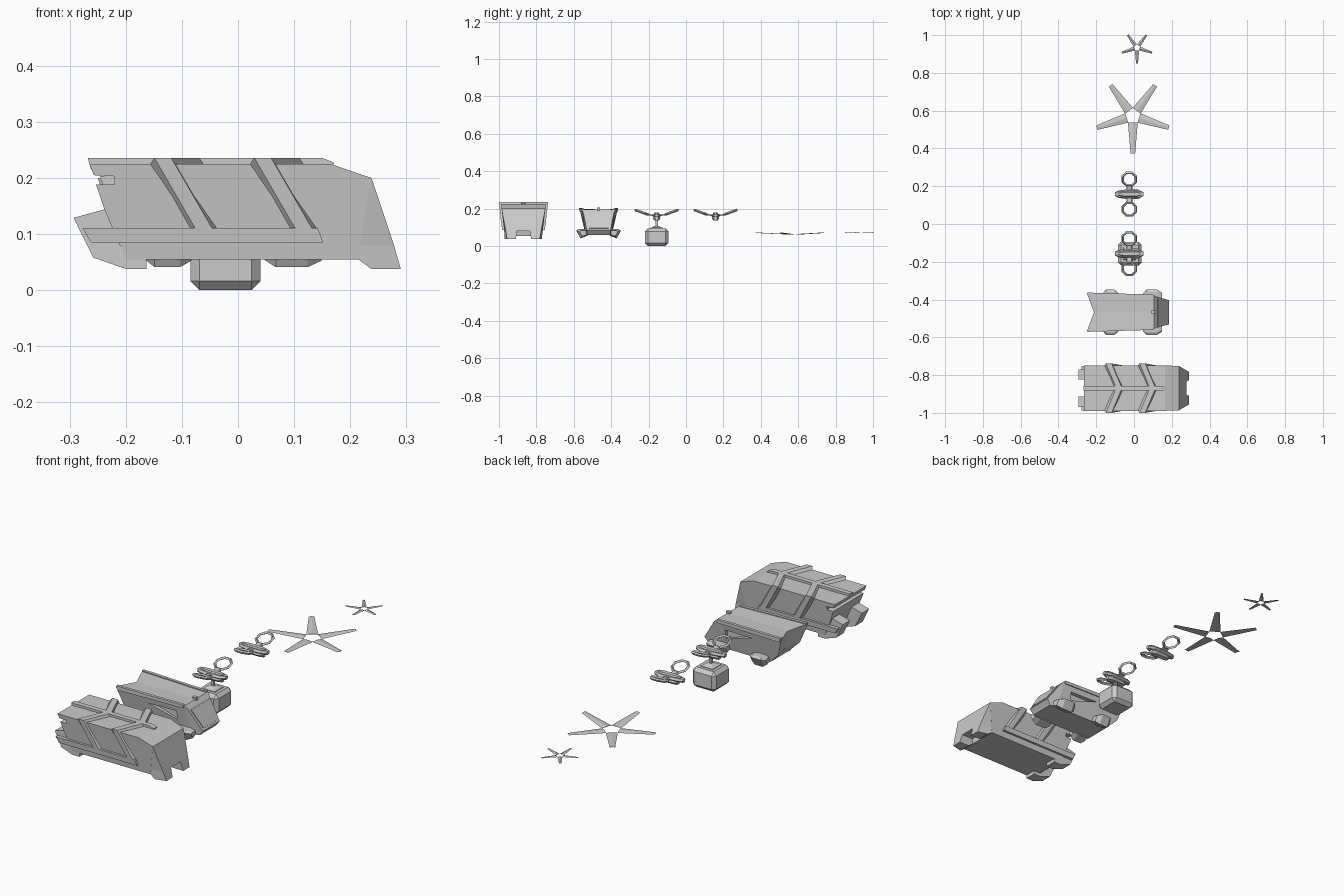
import bpy, bmesh, math
from mathutils import Vector

if "Cube" in bpy.data.objects:
    bpy.data.objects.remove(bpy.data.objects["Cube"])


def loft(name, rings, y=0.0):
    """Skin a closed solid through equal-length rings of points."""
    bm = bmesh.new()
    vs = [[bm.verts.new((p[0], p[1] + y, p[2])) for p in r] for r in rings]
    n = len(vs[0])
    for a, b in zip(vs, vs[1:]):
        for i in range(n):
            j = (i + 1) % n
            bm.faces.new((a[i], a[j], b[j], b[i]))
    bm.faces.new(vs[0])
    bm.faces.new(vs[-1])
    bmesh.ops.recalc_face_normals(bm, faces=bm.faces)
    me = bpy.data.meshes.new(name)
    bm.to_mesh(me)
    bm.free()
    ob = bpy.data.objects.new(name, me)
    bpy.context.collection.objects.link(ob)
    return ob


def slab(name, prof, y):
    """Side profile of (x, z, half width) spanned across y."""
    return loft(name, [[(x, s * w, z) for x, z, w in prof] for s in (-1, 1)], y)


def side_bar(name, x0, x1, y0, y1, z0, z1, y):
    return loft(name, [[(x, y0, z0), (x, y1, z0), (x, y1, z1), (x, y0, z1)] for x in (x0, x1)], y)


def carve(ob, cutter):
    m = ob.modifiers.new("cut", 'BOOLEAN')
    m.operation, m.solver, m.object = 'DIFFERENCE', 'EXACT', cutter
    bpy.context.view_layer.objects.active = ob
    bpy.ops.object.modifier_apply(modifier=m.name)
    bpy.data.objects.remove(cutter)


# ---------- large transport ----------
Y1 = -0.869
slab("transport_hull", [
    (-.265, .225, .12), (.165, .225, .12), (.238, .2, .117), (.214, .055, .1),
    (-.2, .055, .1), (-.238, .144, .11), (-.253, .188, .116), (-.22, .188, .116),
    (-.22, .203, .1175), (-.257, .205, .1175)], Y1)
slab("transport_nose", [(.238, .2, .117), (.278, .08, .094), (.218, .08, .102)], Y1)
slab("transport_spine", [(-.268, .236, .012), (.149, .236, .012), (.17, .228, .012),
                         (.17, .215, .012), (-.262, .215, .012)], Y1)
for s in (-1, 1):
    # forked nose legs
    leg = [(.278, .08, .094), (.29, .038, .087), (.238, .038, .1), (.214, .055, .1), (.218, .08, .102)]
    loft("transport_nose_leg", [[(x, s * (.036 + (.08 - z) * .1), z) for x, z, w in leg],
                                [(x, s * w, z) for x, z, w in leg]], Y1)
    # rear thruster pods
    pod = [(-.293, .129), (-.238, .144), (-.163, .1), (-.163, .038), (-.2, .038), (-.258, .058)]
    loft("transport_rear_pod", [[(x, s * yy, z) for x, z in pod] for yy in (.045, .1)], Y1)
    # long side rail
    rail = [(-.277, .111), (.142, .111), (.152, .085), (-.262, .085)]
    loft("transport_side_rail", [[(x, s * (yy + z * .1), z) for x, z in rail] for yy in (.085, .106)], Y1)
# chevron ribs wrapping over roof and sides
for dx in (0, .178):
    path = [(-.09, .11, .118, .098), (-.163, .236, .131, .11), (-.108, .236, 0, 0)]
    rings = []
    for s, k in ((-1, 0), (-1, 1), (1, 2), (1, 1), (1, 0)):
        x, z, wo, wi = path[k]
        x += dx
        zi = z if k == 0 else .215
        rings.append([(x, s * wi, zi), (x + .014, s * wo, z), (x + .044, s * wo, z), (x + .058, s * wi, zi)])
    loft("transport_rib", rings, Y1)

# ---------- small hover vehicle ----------
Y2 = -0.467
prof = [(-.25, .2, .102), (.105, .196, .09), (.13, .06, .068), (-.17, .06, .068), (-.22, .11, .082)]
mid = [(-.212, 0, .192), (.105, 0, .196), (.13, 0, .06), (-.17, 0, .06), (-.2, 0, .11)]
hull = loft("hover_hull", [[(x, -w, z) for x, z, w in prof], mid, [(x, w, z) for x, z, w in prof]], Y2)
for s in (-1, 1):
    # triangular side intakes
    tri = [(-.09, .158), (.06, .158), (.06, .115)]
    carve(hull, loft("intake_cutter", [[(x, s * yy, z) for x, z in tri] for yy in (.068, .15)], Y2))
slab("hover_nose", [(.105, .196, .09), (.12, .18, .082), (.185, .085, .064), (.165, .06, .06), (.13, .06, .068)], Y2)
slab("hover_windscreen", [(.128, .176, .07), (.182, .096, .052), (.178, .092, .05), (.122, .172, .068)], Y2)
side_bar("hover_roof_sensor", .09, .11, -.008, .008, .19, .205, Y2)
for s in (-1, 1):
    rim = [(-.246, .204), (.1, .2), (.1, .185), (-.24, .185)]
    loft("hover_roof_rim", [[(x, s * (w - max(x + .25, 0) * .03), z) for x, z in rim] for w in (.09, .104)], Y2)
    for xa, xb in ((-.165, -.083), (.047, .149)):
        sec = [(.055, .09), (.108, .09), (.12, .083), (.097, .041), (.06, .055)]
        rings = []
        for t, k in ((0, .55), (.2, 1), (.75, 1), (1, .6)):
            x = xa + (xb - xa) * t
            rings.append([(x, s * (.075 + (a - .075) * k), .07 + (b - .07) * k) for a, b in sec])
        loft("hover_pod", rings, Y2)


# ---------- twin rotor drones ----------
def drone(y):
    xc = -.025

    def fuselage(name, secs, z0, z1):
        rings = []
        for x, w in secs:
            zm = (z0 + z1) / 2
            rings.append([(x, -w * .6, z0), (x, w * .6, z0), (x, w, zm),
                          (x, w * .7, z1), (x, -w * .7, z1), (x, -w, zm)])
        loft(name, rings, y)
    fuselage("drone_body", [(-.1, .01), (-.08, .02), (-.03, .026), (.02, .026), (.05, .01)], .155, .172)
    fuselage("drone_belly", [(-.07, .012), (-.05, .02), (.01, .02), (.03, .01)], .138, .158)
    fuselage("drone_canopy", [(-.085, .006), (-.05, .014), (.015, .014), (.035, .005)], .168, .179)
    for s in (-1, 1):
        bpy.ops.mesh.primitive_torus_add(
            major_segments=8, minor_segments=4, major_radius=.038, minor_radius=.007,
            location=(xc, y + s * .08, .181), rotation=(s * math.radians(20), 0, math.radians(0)))
        ring = bpy.context.object
        ring.name = "drone_rotor_ring"
        for v in ring.data.vertices:
            a = math.radians(22.5)
            x, yy = v.co.x, v.co.y
            v.co.x, v.co.y = x * math.cos(a) - yy * math.sin(a), x * math.sin(a) + yy * math.cos(a)
        arm = [(xc - .016, -.005), (xc + .016, -.005), (xc + .012, .005), (xc - .012, .005)]
        loft("drone_arm", [[(x, s * d, z + h) for x, z in arm] for d, h in ((.015, .163), (.048, .169))], y)


YD = -0.157
drone(YD)
drone(0.158)
# slung cargo crate and clamp
bpy.ops.mesh.primitive_cube_add(size=1, location=(-.022, YD, .0475))
crate = bpy.context.object
crate.name = "cargo_crate"
crate.scale = (.125, .125, .095)
bpy.ops.object.transform_apply(location=False, rotation=False, scale=True)
bv = crate.modifiers.new("bevel", 'BEVEL')
bv.width, bv.segments = .016, 1
for name, levels in (("cargo_stem", ((.1, .006), (.145, .006))),
                     ("cargo_clamp", ((.09, .034), (.098, .032), (.108, .008)))):
    loft(name, [[(-.022 + r * a, r * b, z) for a, b in ((-1, -1), (1, -1), (1, 1), (-1, 1))]
                for z, r in levels], YD)


# ---------- five bladed stars ----------
def star(name, cx, cy, k, z, rise):
    for i in range(5):
        a = math.radians(-90 + 72 * i)
        u, v = Vector((math.cos(a), math.sin(a), 0)), Vector((-math.sin(a), math.cos(a), 0))
        c = Vector((cx, cy, z))
        up = Vector((0, 0, 1))
        rings = []
        for d, w, h in ((.034, .026, 0), (.2, .012, rise)):
            o = c + u * d * k + up * h
            rings.append([o - v * w * k, o + up * .003, o + v * w * k, o + up * .001])
        loft(name, rings)


star("large_star_blade", -.006, .572, 1, .062, .008)
star("small_star_blade", .016, .933, .42, .069, .002)
